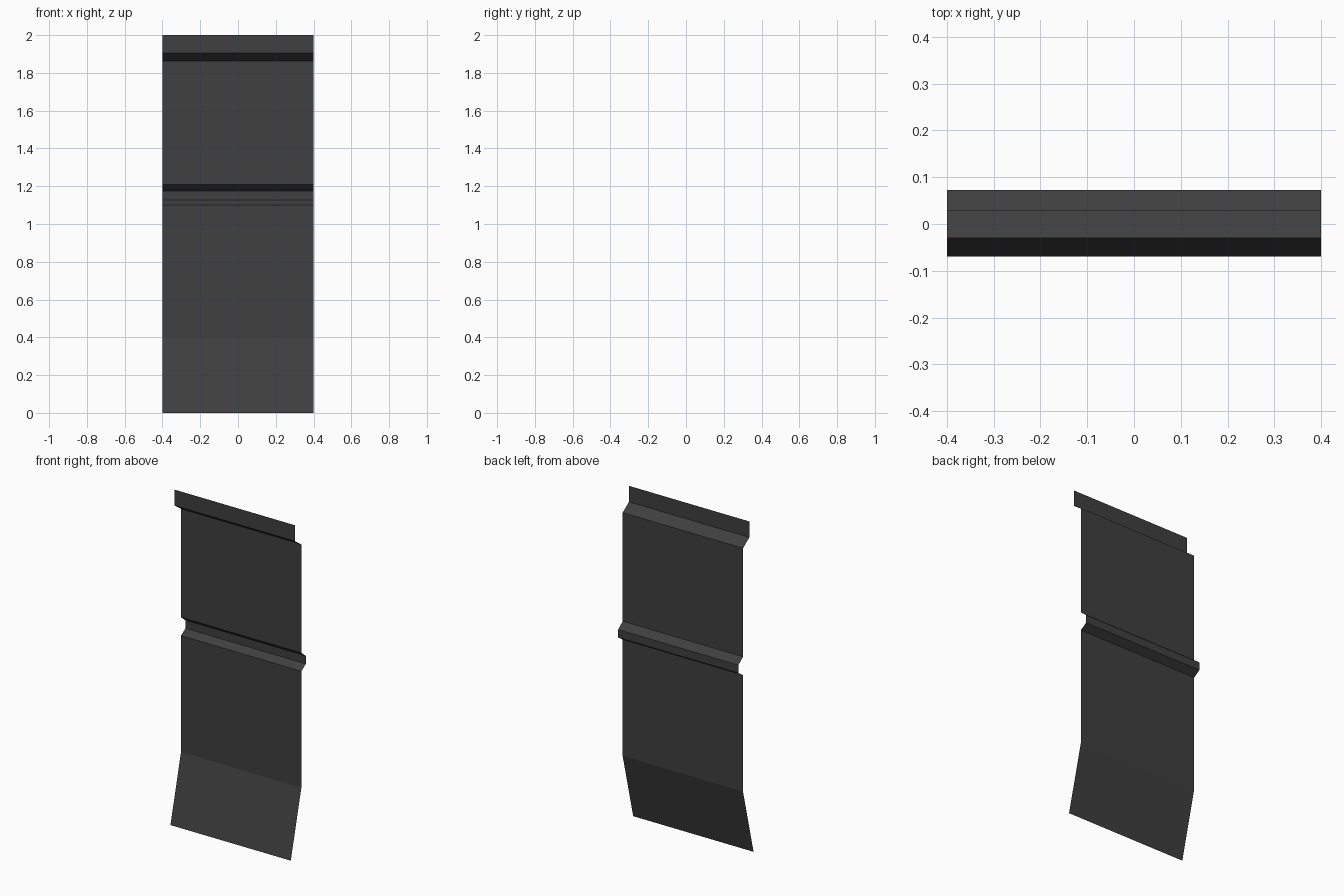
import bpy
import bmesh

if "Cube" in bpy.data.objects:
    bpy.data.objects.remove(bpy.data.objects["Cube"])

HALF_WIDTH = 0.4

# Side profile of the folded sheet as (y, z), from top to bottom
PROFILE = [
    (-0.03, 2.0), (-0.03, 1.904),      # top lip
    (0.03, 1.862), (0.03, 1.21),       # upper panel
    (0.073, 1.176), (0.073, 1.128),    # recessed groove
    (0.03, 1.10), (0.03, 0.4),         # lower panel
    (-0.07, 0.0),                      # flared skirt
]

charcoal = bpy.data.materials.new("charcoal grey")
charcoal.diffuse_color = (0.05, 0.05, 0.05, 1.0)
charcoal.use_nodes = True
charcoal.node_tree.nodes["Principled BSDF"].inputs["Base Color"].default_value = charcoal.diffuse_color

# Sweep the profile across the width as a single-skin sheet facing the front
bm = bmesh.new()
rows = [[bm.verts.new((x, y, z)) for x in (-HALF_WIDTH, HALF_WIDTH)]
        for y, z in PROFILE]
for (tl, tr), (bl, br) in zip(rows, rows[1:]):
    bm.faces.new((tl, bl, br, tr))

mesh = bpy.data.meshes.new("folded_panel")
bm.to_mesh(mesh)
bm.free()
mesh.materials.append(charcoal)
panel = bpy.data.objects.new("folded_panel", mesh)
bpy.context.collection.objects.link(panel)
